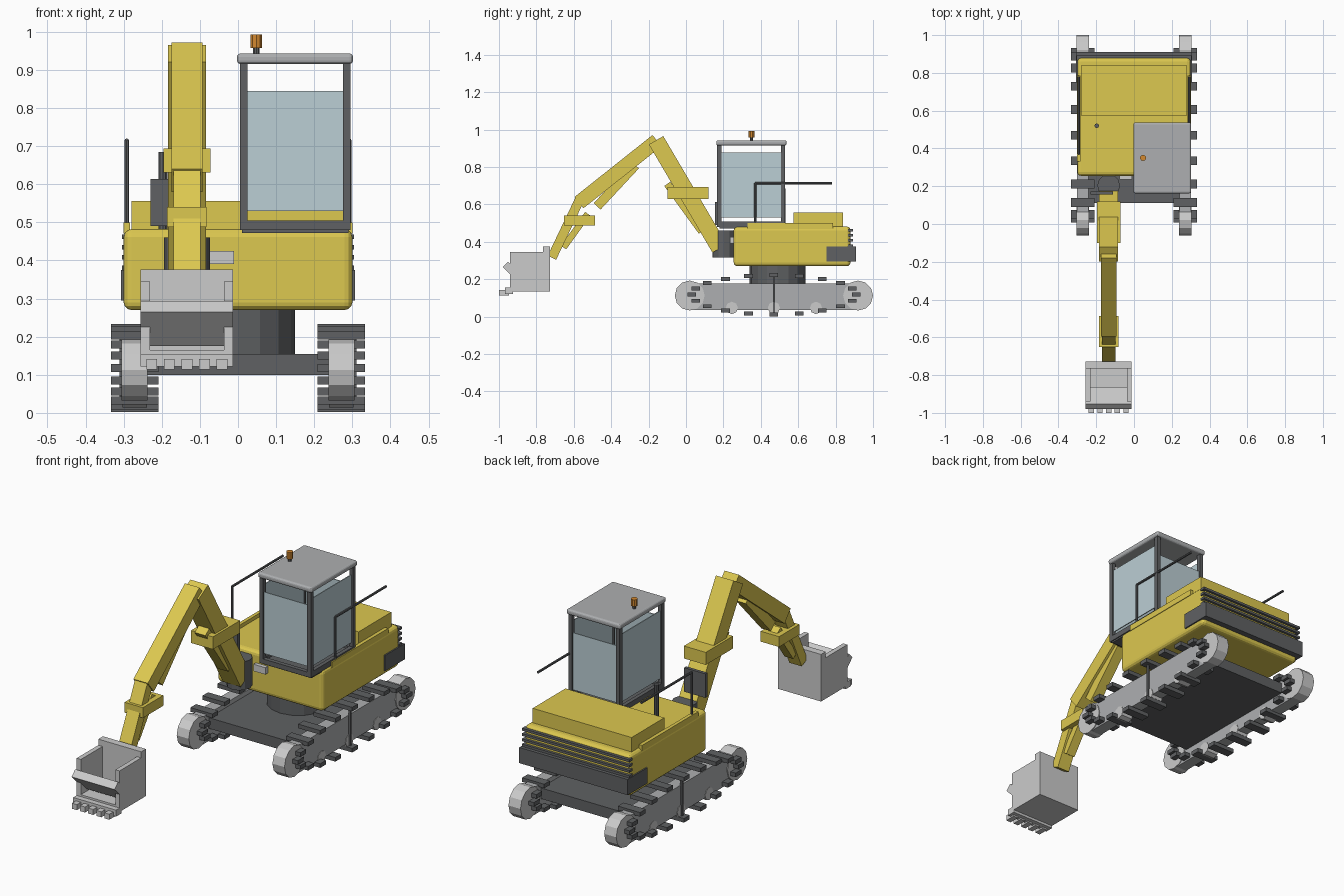
import bpy
from math import sin, cos, pi, atan2, hypot

if "Cube" in bpy.data.objects:
    bpy.data.objects.remove(bpy.data.objects["Cube"])


def mat(name, r, g, b, a=1.0):
    m = bpy.data.materials.new(name)
    m.diffuse_color = (r, g, b, a)
    m.use_nodes = True
    m.node_tree.nodes["Principled BSDF"].inputs["Base Color"].default_value = m.diffuse_color
    return m


YELLOW = mat("yellow_paint", 0.72, 0.58, 0.08)
DARK = mat("dark_steel", 0.115, 0.12, 0.125)
STEEL = mat("mid_steel", 0.42, 0.43, 0.44)
LIGHT = mat("light_steel", 0.6, 0.6, 0.6)
GLASS = mat("glass", 0.5, 0.62, 0.66, 0.45)
ORANGE = mat("amber", 0.65, 0.25, 0.03)


def finish(o, name, m, bevel=0):
    o.name = name
    o.data.materials.append(m)
    if bevel:
        b = o.modifiers.new("bevel", 'BEVEL')
        b.width, b.segments = bevel, 3
    return o


def box(name, x, y, z, m, bevel=0):
    """Box from (min, max) ranges on each axis."""
    bpy.ops.mesh.primitive_cube_add(size=1, location=[(r[0] + r[1]) / 2 for r in (x, y, z)])
    o = bpy.context.object
    o.scale = [r[1] - r[0] for r in (x, y, z)]
    bpy.ops.object.transform_apply(location=False, rotation=False, scale=True)
    return finish(o, name, m, bevel)


def beam(name, x, width, p, q, thick, m):
    """Box running between two (y, z) points."""
    dy, dz = q[0] - p[0], q[1] - p[1]
    h = hypot(dy, dz) / 2
    o = box(name, (-width / 2, width / 2), (-thick / 2, thick / 2), (-h, h), m)
    o.location = (x, (p[0] + q[0]) / 2, (p[1] + q[1]) / 2)
    o.rotation_euler.x = atan2(-dy, dz)
    return o


def cyl(name, loc, r, depth, m, sides=12, axis='z'):
    rot = {'z': (0, 0, 0), 'x': (0, pi / 2, 0), 'y': (pi / 2, 0, 0)}[axis]
    bpy.ops.mesh.primitive_cylinder_add(vertices=sides, radius=r, depth=depth, location=loc, rotation=rot)
    return finish(bpy.context.object, name, m)


# Tracks: frame, end wheels, rollers and pads on an oval
CY, CZ = 0.47, 0.1175
for s, side in ((-1, "left"), (1, "right")):
    tx = s * 0.271
    box(f"track_frame_{side}", (tx - 0.03, tx + 0.03), (0.03, 0.91), (0.037, 0.178), STEEL)
    for y, end in ((0.02, "front"), (0.92, "rear")):
        cyl(f"track_wheel_{end}_{side}", (tx, y, 0.113), 0.08, 0.068, LIGHT, 12, 'x')
    for i in range(3):
        cyl(f"track_roller_{side}_{i}", (tx, 0.245 + 0.225 * i, 0.047), 0.033, 0.064, LIGHT, 8, 'x')
    for i in range(20):
        t = i * pi / 10
        y, z = CY + 0.44 * sin(t), CZ + 0.105 * cos(t)
        box(f"track_pad_{side}_{i}", (tx - 0.0625, tx + 0.0625), (y - 0.023, y + 0.023),
            (z - 0.0105, z + 0.0105), DARK)
    box(f"track_strap_{side}", (s * 0.305 - 0.006, s * 0.305 + 0.006), (0.465, 0.475), (0.015, 0.215), DARK)

# Undercarriage
box("chassis", (-0.245, 0.245), (0.11, 0.83), (0.10, 0.155), DARK)
cyl("turntable", (0, 0.49, 0.2), 0.15, 0.15, DARK, 16).scale.z = 1

# Upper body
box("body", (-0.3, 0.3), (0.255, 0.88), (0.27, 0.482), YELLOW, 0.02)
box("engine_hood", (-0.28, 0.28), (0.575, 0.84), (0.47, 0.556), YELLOW)
box("counterweight", (-0.307, 0.307), (0.75, 0.91), (0.295, 0.375), DARK)
for i in range(4):
    z = 0.462 - 0.027 * i
    box(f"rear_fin_{i}", (-0.304, 0.304), (0.866, 0.893), (z - 0.006, z + 0.006), DARK)
for s, side in ((-1, "left"), (1, "right")):
    x = s * 0.292
    box(f"deck_rail_{side}", (x - 0.009, x + 0.009), (0.33, 0.785), (0.47, 0.5), YELLOW)
    cyl(f"handrail_post_{side}", (x, 0.37, 0.605), 0.006, 0.22, DARK, 8)
    cyl(f"handrail_bar_{side}", (x, 0.575, 0.714), 0.006, 0.41, DARK, 8, 'y')
cyl("exhaust_pipe", (-0.197, 0.52, 0.58), 0.012, 0.21, DARK, 10)
box("front_step", (-0.077, -0.01), (0.235, 0.262), (0.39, 0.425), LIGHT)

# Cab
for i, x in enumerate((0.005, 0.275)):
    for j, y in enumerate((0.167, 0.508)):
        box(f"cab_post_{i}{j}", (x, x + 0.02), (y, y + 0.022), (0.485, 0.922), DARK)
    box(f"cab_side_sill_{i}", (x, x + 0.02), (0.167, 0.53), (0.48, 0.508), DARK)
    box(f"cab_side_glass_{i}", (x + 0.008, x + 0.013), (0.189, 0.508), (0.53, 0.877), GLASS)
for name, y, top in (("front", 0.167, 0.845), ("rear", 0.508, 0.822)):
    box(f"cab_{name}_sill", (0.005, 0.295), (y, y + 0.022), (0.48, 0.505), DARK)
    box(f"cab_{name}_glass", (0.025, 0.275), (y + 0.008, y + 0.013), (0.53, top), GLASS)
box("cab_support", (0.01, 0.29), (0.18, 0.52), (0.472, 0.492), DARK)
box("cab_roof", (-0.003, 0.302), (0.162, 0.538), (0.915, 0.943), STEEL, 0.01)
cyl("beacon_base", (0.048, 0.35, 0.95), 0.009, 0.02, DARK, 10)
cyl("beacon", (0.048, 0.35, 0.975), 0.016, 0.035, ORANGE, 10)

# Digging arm, all on one centre line
AX = -0.134
cyl("boom_pivot", (AX, 0.203, 0.388), 0.06, 0.145, DARK, 12)
beam("boom", AX, 0.10, (0.18, 0.365), (-0.16, 0.943), 0.089, YELLOW)
beam("boom_ram", AX, 0.06, (-0.10, 0.71), (0.085, 0.455), 0.04, YELLOW)
box("boom_collar", (AX - 0.062, AX + 0.062), (-0.10, 0.12), (0.63, 0.694), YELLOW)
beam("stick", AX, 0.082, (-0.155, 0.941), (-0.572, 0.61), 0.077, YELLOW)
beam("stick_ram", AX, 0.055, (-0.27, 0.81), (-0.475, 0.59), 0.05, YELLOW)
beam("forearm", AX, 0.07, (-0.567, 0.63), (-0.717, 0.315), 0.05, YELLOW)
beam("forearm_ram", AX, 0.05, (-0.525, 0.55), (-0.655, 0.37), 0.035, YELLOW)
box("stick_collar", (AX - 0.052, AX + 0.052), (-0.652, -0.487), (0.487, 0.54), YELLOW)
box("mirror_panel", (-0.23, -0.11), (0.155, 0.172), (0.49, 0.613), DARK)

# Bucket: open box with slanted front lip and teeth
BW = 0.1215
box("bucket_back", (AX - BW, AX + BW), (-0.765, -0.727), (0.135, 0.376), LIGHT)
box("bucket_floor", (AX - BW, AX + BW), (-0.94, -0.727), (0.135, 0.165), LIGHT)
for s, side in ((-1, "left"), (1, "right")):
    x = AX + s * (BW - 0.012)
    box(f"bucket_side_{side}", (x - 0.012, x + 0.012), (-0.94, -0.74), (0.137, 0.345), LIGHT)
beam("bucket_lip", AX, 2 * BW, (-0.966, 0.279), (-0.877, 0.19), 0.04, LIGHT)
box("bucket_edge", (AX - BW, AX + BW), (-0.968, -0.925), (0.122, 0.155), LIGHT)
for i in range(5):
    x = AX + (i - 2) * 0.046
    box(f"bucket_tooth_{i}", (x - 0.014, x + 0.014), (-1.0, -0.945), (0.114, 0.142), LIGHT)
